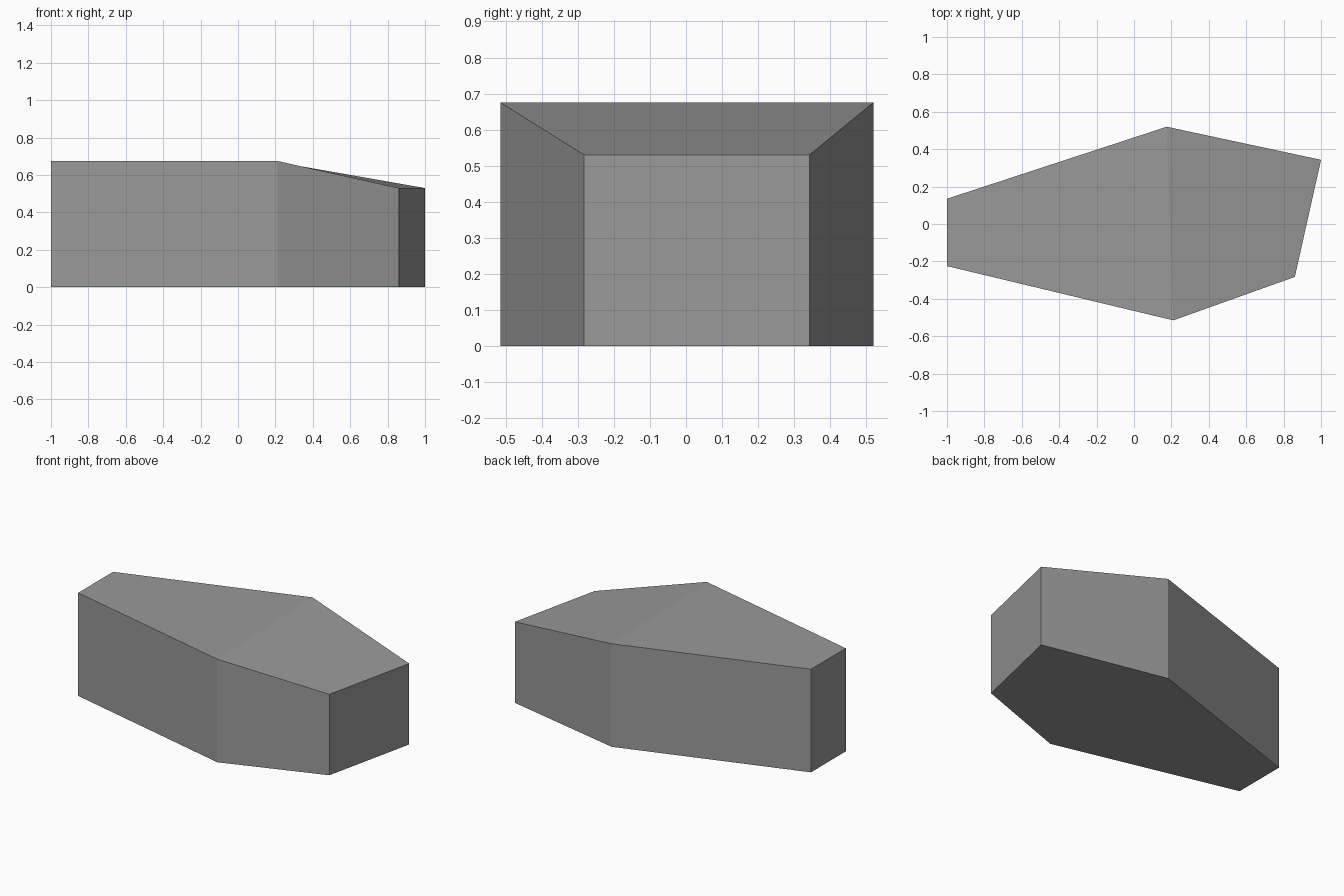
import bpy
import bmesh

# Remove the default object
cube = bpy.data.objects.get("Cube")
if cube:
    bpy.data.objects.remove(cube, do_unlink=True)

# Plain grey for the whole block
grey = bpy.data.materials.new("stone_grey")
grey.use_nodes = True
colour = (0.32, 0.32, 0.32, 1)
grey.diffuse_color = colour
grey.node_tree.nodes["Principled BSDF"].inputs["Base Color"].default_value = colour

# Stations along the block: front corner, back corner, top height
TALL, LOW = 0.675, 0.53
stations = [
    ((-1.0, -0.225), (-1.0, 0.135), TALL),
    ((0.21, -0.515), (0.175, 0.52), TALL),
    ((0.86, -0.283), (1.0, 0.343), LOW),
]

bm = bmesh.new()
rings = []
for front, back, top in stations:
    corners = [(*front, 0), (*back, 0), (*back, top), (*front, top)]
    rings.append([bm.verts.new(c) for c in corners])

# Side, top and bottom faces between neighbouring stations
for a, b in zip(rings, rings[1:]):
    for i in range(4):
        j = (i + 1) % 4
        bm.faces.new((a[i], a[j], b[j], b[i]))

# End caps
bm.faces.new(rings[0])
bm.faces.new(rings[-1])
bmesh.ops.recalc_face_normals(bm, faces=bm.faces)

mesh = bpy.data.meshes.new("tapered_block")
bm.to_mesh(mesh)
bm.free()
mesh.materials.append(grey)
block = bpy.data.objects.new("tapered_block", mesh)
bpy.context.scene.collection.objects.link(block)
